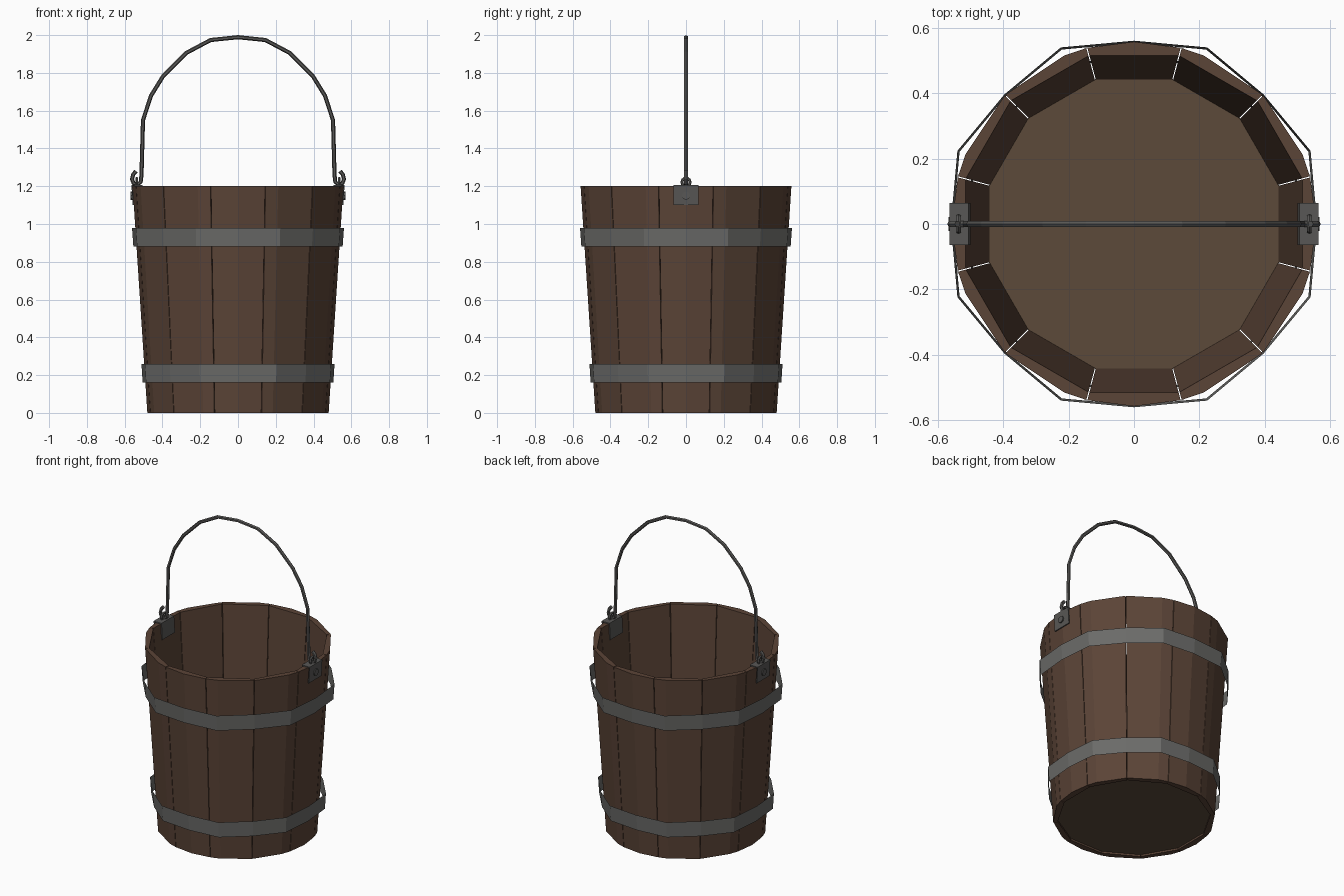
import bpy, bmesh, math
from math import sin, cos, radians, pi
from mathutils import Matrix, Vector

if "Cube" in bpy.data.objects:
    bpy.data.objects.remove(bpy.data.objects["Cube"])


def material(name, r, g, b):
    m = bpy.data.materials.new(name)
    m.diffuse_color = (r, g, b, 1)
    m.use_nodes = True
    m.node_tree.nodes["Principled BSDF"].inputs["Base Color"].default_value = m.diffuse_color
    return m


WOOD = material("brown_wood", 0.105, 0.058, 0.038)
FLOOR = material("floor_wood", 0.107, 0.068, 0.042)
HOOP = material("grey_iron", 0.145, 0.145, 0.138)
DARK = material("dark_iron", 0.098, 0.096, 0.092)


def make(name, verts, faces, mat, fix=True):
    me = bpy.data.meshes.new(name)
    me.from_pydata([tuple(v) for v in verts], [], faces)
    if fix:
        bm = bmesh.new()
        bm.from_mesh(me)
        bmesh.ops.recalc_face_normals(bm, faces=bm.faces)
        bm.to_mesh(me)
        bm.free()
    me.materials.append(mat)
    ob = bpy.data.objects.new(name, me)
    bpy.context.collection.objects.link(ob)
    return ob


def prism(name, lower, upper, mat):
    """Solid between two matching outlines."""
    n = len(lower)
    faces = [tuple(range(n)), tuple(range(n, 2 * n))]
    faces += [(i, (i + 1) % n, (i + 1) % n + n, i + n) for i in range(n)]
    return make(name, list(lower) + list(upper), faces, mat)


def tube(name, pts, r, mat, sides=6, closed=False):
    """Round bar along a path lying in the xz plane."""
    pts = [Vector((x, 0, z)) for x, z in pts]
    n, verts, faces = len(pts), [], []
    for i, p in enumerate(pts):
        a = pts[i - 1] if i or closed else p
        b = pts[(i + 1) % n] if i < n - 1 or closed else p
        t = (b - a).normalized()
        side = Vector((-t.z, 0, t.x))
        for k in range(sides):
            w = 2 * pi * k / sides
            verts.append(p + r * (side * cos(w) + Vector((0, 1, 0)) * sin(w)))
    for i in range(n if closed else n - 1):
        j = (i + 1) % n
        for k in range(sides):
            l = (k + 1) % sides
            faces.append((i * sides + k, i * sides + l, j * sides + l, j * sides + k))
    if not closed:
        faces += [tuple(range(sides)), tuple(range((n - 1) * sides, n * sides))]
    return make(name, verts, faces, mat)


def polar(r, deg, z):
    return (r * cos(radians(deg)), r * sin(radians(deg)), z)


# Twelve tapered staves, each with one ridge on its outer face
GAP = 0.18
ridges = {0: 0, 1: 22.5, 2: 67.5}
for s in range(12):
    a, b = s * 30 - 15, s * 30 + 15
    mid = ridges[s % 3] + 90 * (s // 3)

    def outline(ro, ri, z):
        return [polar(ro, a + GAP, z), polar(ro, mid, z), polar(ro, b - GAP, z),
                polar(ri, b - GAP, z), polar(ri, a + GAP, z)]
    prism(f"stave_{s + 1}", outline(0.48, 0.453, 0), outline(0.558, 0.533, 1.2), WOOD)

# Bucket floor
prism("bucket_floor", [polar(0.456, 15 + 30 * i, 0.012) for i in range(12)],
      [polar(0.459, 15 + 30 * i, 0.06) for i in range(12)], FLOOR)

# Two thin hoops with slightly protruding corners
for name, z0, z1, r0, r1 in (("lower_hoop", 0.16, 0.26, 0.505, 0.511),
                             ("upper_hoop", 0.88, 0.98, 0.554, 0.561)):
    verts = [polar(r * (1.043 if i % 2 else 1), 22.5 * i, z)
             for r, z in ((r0, z0), (r1, z1)) for i in range(16)]
    faces = [(i, (i + 1) % 16, (i + 1) % 16 + 16, i + 16) for i in range(16)]
    make(name, verts, faces, HOOP, fix=False)

# Bail handle with curled ends
half = [(0.54, 1.28), (0.555, 1.262), (0.561, 1.238), (0.553, 1.216), (0.535, 1.208),
        (0.515, 1.222), (0.511, 1.26), (0.503, 1.55), (0.46, 1.68), (0.395, 1.785),
        (0.275, 1.905), (0.145, 1.974)]
tube("bail_handle", half + [(0, 1.989)] + [(-x, z) for x, z in reversed(half)], 0.011, DARK)

# Rim clips, rivets and eyelets on both sides
clip = [(0.558, 1.1), (0.564, 1.207), (0.507, 1.207), (0.501, 1.1),
        (0.507, 1.1), (0.513, 1.2), (0.558, 1.2), (0.551, 1.1)]
for tag, sx in (("right", 1), ("left", -1)):
    prism(f"{tag}_rim_clip", [(sx * x, -0.065, z) for x, z in clip],
          [(sx * x, 0.065, z) for x, z in clip], DARK)
    ring = [(0.022 * cos(pi * i / 4), 1.15 + 0.022 * sin(pi * i / 4)) for i in range(8)]
    prism(f"{tag}_rivet", [(sx * 0.552, y, z) for y, z in ring],
          [(sx * 0.568, y, z) for y, z in ring], DARK)
    eye = tube(f"{tag}_eyelet", [(0.022 * cos(pi * i / 5), 0.022 * sin(pi * i / 5))
                                 for i in range(10)], 0.008, DARK, closed=True)
    eye.data.transform(Matrix.Translation((sx * 0.537, 0, 1.221)) @ Matrix.Rotation(pi / 2, 4, 'Z'))
